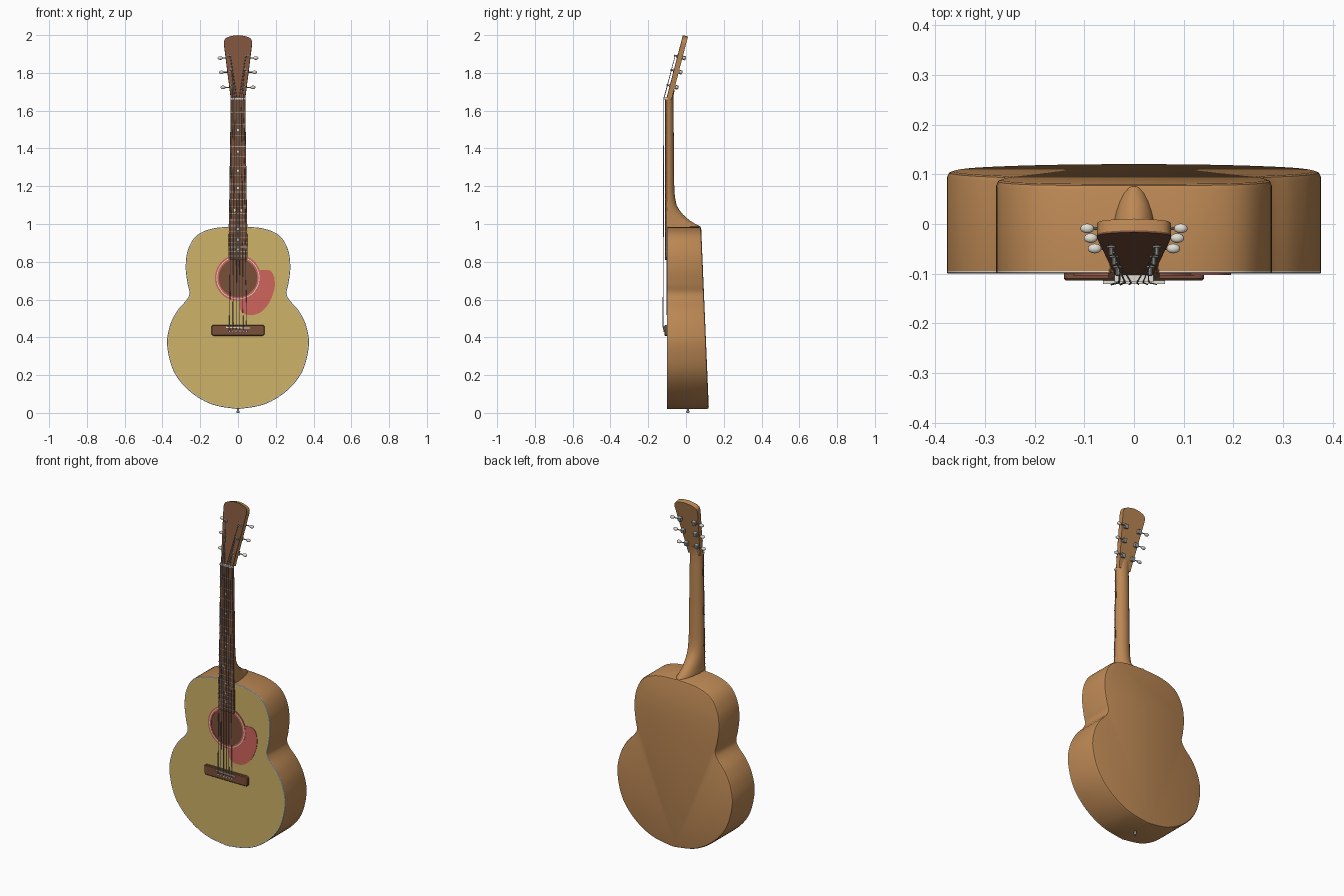
import bpy, bmesh, math
from mathutils import Vector, Matrix

if "Cube" in bpy.data.objects:
    bpy.data.objects.remove(bpy.data.objects["Cube"])


def mat(name, r, g, b):
    lin = lambda c: ((c / 255 + 0.055) / 1.055) ** 2.4 if c > 10 else c / 3294
    m = bpy.data.materials.new(name)
    m.diffuse_color = (lin(r), lin(g), lin(b), 1)
    m.use_nodes = True
    m.node_tree.nodes["Principled BSDF"].inputs["Base Color"].default_value = m.diffuse_color
    return m


CREAM = mat("spruce_cream", 207, 178, 104)
BROWN = mat("warm_brown", 188, 136, 84)
DARK = mat("dark_rosewood", 122, 80, 58)
RED = mat("coral_red", 208, 100, 92)
IVORY = mat("ivory", 226, 222, 212)
METAL = mat("metal_grey", 160, 160, 158)


def finish(name, bm, *mats, angle=35):
    bmesh.ops.recalc_face_normals(bm, faces=bm.faces)
    me = bpy.data.meshes.new(name)
    bm.to_mesh(me)
    bm.free()
    for m in mats:
        me.materials.append(m)
    ob = bpy.data.objects.new(name, me)
    bpy.context.collection.objects.link(ob)
    bpy.ops.object.select_all(action='DESELECT')
    ob.select_set(True)
    bpy.context.view_layer.objects.active = ob
    bpy.ops.object.shade_smooth_by_angle(angle=math.radians(angle))
    return ob


def loft(bm, loops, cap=True, idx=None):
    """Join equal-length point loops with quads and close the ends."""
    rings = [[bm.verts.new(p) for p in l] for l in loops]
    n = len(rings[0])
    for k, (a, b) in enumerate(zip(rings, rings[1:])):
        for i in range(n):
            f = bm.faces.new((a[i], a[(i + 1) % n], b[(i + 1) % n], b[i]))
            f.material_index = idx[k] if idx else 0
    if cap:
        bm.faces.new(rings[0])
        bm.faces.new(rings[-1]).material_index = idx[-1] if idx else 0


def smooth(pts, steps, closed=False):
    """Catmull-Rom curve through 2D points."""
    out, n = [], len(pts)
    P = [Vector(p) for p in pts]
    get = (lambda i: P[i % n]) if closed else (lambda i: P[max(0, min(n - 1, i))])
    for i in range(n if closed else n - 1):
        a, b, c, d = (get(i + k) for k in (-1, 0, 1, 2))
        for s in range(steps):
            t = s / steps
            out.append(0.5 * (2 * b + (c - a) * t + (2 * a - 5 * b + 4 * c - d) * t * t
                              + (3 * b - a - 3 * c + d) * t ** 3))
    return out if closed else out + [P[-1]]


def inset(loop, d):
    """Offset a counter-clockwise 2D loop inward."""
    n, out = len(loop), []
    for i, p in enumerate(loop):
        t = (loop[(i + 1) % n] - loop[i - 1]).normalized()
        out.append(p + Vector((-t.y, t.x)) * d)
    return out


def rod(bm, a, b, r, seg=8, r2=None):
    a, b = Vector(a), Vector(b)
    d = b - a
    m = Matrix.Translation((a + b) / 2) @ d.to_track_quat('Z', 'Y').to_matrix().to_4x4()
    bmesh.ops.create_cone(bm, cap_ends=True, segments=seg, radius1=r,
                          radius2=r if r2 is None else r2, depth=d.length, matrix=m)


def box(bm, c, s, rot=Matrix()):
    bmesh.ops.create_cube(bm, size=1, matrix=Matrix.Translation(c) @ rot @ Matrix.Diagonal((*s, 1)))


def plate(name, loop, y0, y1, m, bevel=0.0):
    bm = bmesh.new()
    loft(bm, [[(p.x, y0, p.y) for p in loop], [(p.x, y1 + bevel, p.y) for p in loop],
              [(p.x, y1, p.y) for p in inset(loop, max(bevel, 0.0005))]])
    return finish(name, bm, m)


def circle(r, cx, cz, n=48):
    return [Vector((cx + r * math.cos(2 * math.pi * i / n), cz + r * math.sin(2 * math.pi * i / n)))
            for i in range(n)]


# Body: mirrored outline, back tapering towards the neck
half = [(0, .02), (.135, .044), (.25, .11), (.338, .215), (.375, .355), (.361, .46), (.322, .54),
        (.272, .598), (.257, .635), (.267, .685), (.277, .77), (.266, .86), (.22, .938),
        (.13, .977), (0, .987)]
right = smooth(half, 6)
outline = right + [Vector((-p.x, p.y)) for p in right[-2:0:-1]]
back = lambda z: 0.121 - 0.041 * (z - 0.02) / 0.967
bm = bmesh.new()
body = []
for d, off in ((.012, 0), (.004, .003), (0, .012)):
    body.append([(p.x, back(p.y) - off, p.y) for p in inset(outline, d)])
for d, y in ((0, -.094), (0, -.098), (.002, -.1), (.006, -.1)):
    body.append([(p.x, y, p.y) for p in inset(outline, d)])
loft(bm, body, idx=[0, 0, 0, 1, 1, 1, 2])
finish("body", bm, BROWN, IVORY, CREAM)

# Sound hole and rosette rings
HZ = .715
plate("sound_hole", circle(.105, 0, HZ), -.099, -.1015, DARK)
for name, r0, r1, m in (("rosette_inner", .102, .110, RED), ("rosette_line", .110, .114, IVORY),
                        ("rosette_outer", .114, .122, RED)):
    bm = bmesh.new()
    ring = [[(p.x, y, p.y) for p in circle(r, 0, HZ)]
            for r, y in ((r0, -.099), (r0, -.1035), (r1, -.1035), (r1, -.099))]
    loft(bm, ring, cap=False)
    finish(name, bm, m)

# Pickguard: teardrop that hugs the rosette
guard = smooth([(.006, .575), (.02, .535), (.06, .517), (.115, .53), (.16, .575), (.19, .645),
                (.194, .705), (.175, .75), (.14, .757)], 5)
guard += [Vector((.116 * math.cos(a), HZ + .116 * math.sin(a)))
          for a in (math.radians(20 - 8 * i) for i in range(14))]
plate("pickguard", guard, -.099, -.1025, RED)

# Bridge, saddle and pins
bridge = []
for cx, cz, a0 in ((.128, .421, -90), (.128, .453, 0), (-.128, .453, 90), (-.128, .421, 180)):
    for k in range(5):
        a = math.radians(a0 + 22.5 * k)
        bridge.append(Vector((cx + .013 * math.cos(a), cz + .013 * math.sin(a))))
plate("bridge", bridge, -.098, -.114, DARK, .004)
bm = bmesh.new()
box(bm, (0, -.115, .451), (.125, .012, .006), Matrix.Rotation(math.radians(2), 4, 'Y'))
finish("saddle", bm, IVORY)
bx = [(-.5 + i / 5) * .09 for i in range(6)]
nx = [(-.5 + i / 5) * .06 for i in range(6)]
bm = bmesh.new()
for x in bx:
    rod(bm, (x, -.11, .433), (x, -.119, .433), .005, 10, .004)
finish("bridge_pins", bm, IVORY)

# Neck with heel: half-ellipse sections (height, half width, front y, back y)
bm = bmesh.new()
sections = [(.972, .05, -.099, .079), (.987, .05, -.1, .076), (1.0, .049, -.1, .05),
            (1.02, .048, -.1, .018), (1.05, .048, -.1, -.016), (1.075, .047, -.1, -.036),
            (1.1, .047, -.1, -.05), (1.14, .046, -.1, -.058), (1.18, .045, -.1, -.062),
            (1.4, .042, -.1, -.064), (1.6, .039, -.1, -.066), (1.65, .0385, -.1, -.067),
            (1.68, .039, -.095, -.066), (1.71, .035, -.085, -.06)]
loft(bm, [[(w * math.cos(math.pi * i / 16), f + (b - f) * math.sin(math.pi * i / 16), z)
           for i in range(17)] for z, w, f, b in sections])
finish("neck", bm, BROWN, angle=50)

# Fretboard, frets and position dots
NUT, SCALE = 1.66, 1.21
width = lambda z: .0385 + (NUT - z) / .85 * .0125
fret = lambda n: NUT - SCALE * (1 - 2 ** (-n / 12))
board = [Vector(p) for p in ((-width(.81), .81), (width(.81), .81), (width(NUT), NUT), (-width(NUT), NUT))]
plate("fretboard", board, -.098, -.11, DARK, .001)
bm = bmesh.new()
for n in range(1, 21):
    z = fret(n)
    box(bm, (0, -.110, z), (2 * width(z) + .001, .004, .004))
finish("frets", bm, METAL)
bm = bmesh.new()
for n in (3, 5, 7, 9, 12, 15, 17, 19):
    z = (fret(n) + fret(n - 1)) / 2
    for x in ((-.018, .018) if n == 12 else (0,)):
        rod(bm, (x, -.109, z), (x, -.111, z), .006, 14)
finish("position_dots", bm, IVORY)
bm = bmesh.new()
box(bm, (0, -.107, NUT + .004), (.078, .02, .009))
finish("nut", bm, IVORY)

# Headstock: tilted slab (u across, v along, d behind the front face)
A = math.radians(14.6)
S, C = math.sin(A), math.cos(A)
head = lambda u, v, d: Vector((u, -.105 + v * S + d * C, 1.66 + v * C - d * S))
hp = smooth([(.039, .008), (.042, .04), (.052, .12), (.063, .21), (.072, .285), (.074, .315),
             (.064, .335), (.035, .346), (0, .351)], 4)
hp = hp + [Vector((-p.x, p.y)) for p in hp[-2::-1]]
for name, d0, d1, m in (("headstock", .004, .028, BROWN), ("headstock_face", 0, .004, DARK)):
    bm = bmesh.new()
    loft(bm, [[head(p.x, p.y, d) for p in hp] for d in (d0, d1)])
    finish(name, bm, m)

# Tuners: post, gear case, shaft and knob on both sides
tuners = [(1.725, .033, .079), (1.805, .040, .087), (1.88, .046, .094)]
posts, knobs = bmesh.new(), bmesh.new()
tilt = Matrix.Rotation(-A, 4, 'X')
for z, u, k in tuners:
    v = (z + .008 - 1.66) / C
    for s in (-1, 1):
        rod(posts, head(s * u, v, .03), head(s * u, v, -.018), .0045, 10)
        rod(posts, head(s * u, v, .001), head(s * u, v, -.003), .009, 14)
        box(posts, head(s * u, v, .036), (.02, .018, .022), tilt)
        rod(posts, head(s * u, v, .038), head(s * k, v, .038), .003)
        bmesh.ops.create_uvsphere(knobs, u_segments=14, v_segments=8, radius=1,
                                  matrix=Matrix.Translation(head(s * k, v, .038)) @ tilt
                                  @ Matrix.Diagonal((.014, .010, .009, 1)))
finish("tuner_posts", posts, METAL)
finish("tuner_knobs", knobs, IVORY)

# Strings: pin to saddle, saddle to nut, nut to post
bm = bmesh.new()
for i in range(6):
    z, u, _ = tuners[i if i < 3 else 5 - i]
    s = -1 if i < 3 else 1
    r = .0022 - .0002 * i
    path = [(bx[i], -.114, .433), (bx[i], -.1215, .451), (nx[i], -.1175, NUT + .004),
            head(s * (u - .005), (z + .008 - 1.66) / C, -.012)]
    for a, b in zip(path, path[1:]):
        rod(bm, a, b, r, 6)
finish("strings", bm, METAL)

# End pin under the body
bm = bmesh.new()
rod(bm, (0, .01, .03), (0, .01, .008), .006, 12)
rod(bm, (0, .01, .009), (0, .01, 0), .009, 14, .007)
finish("end_pin", bm, METAL)
